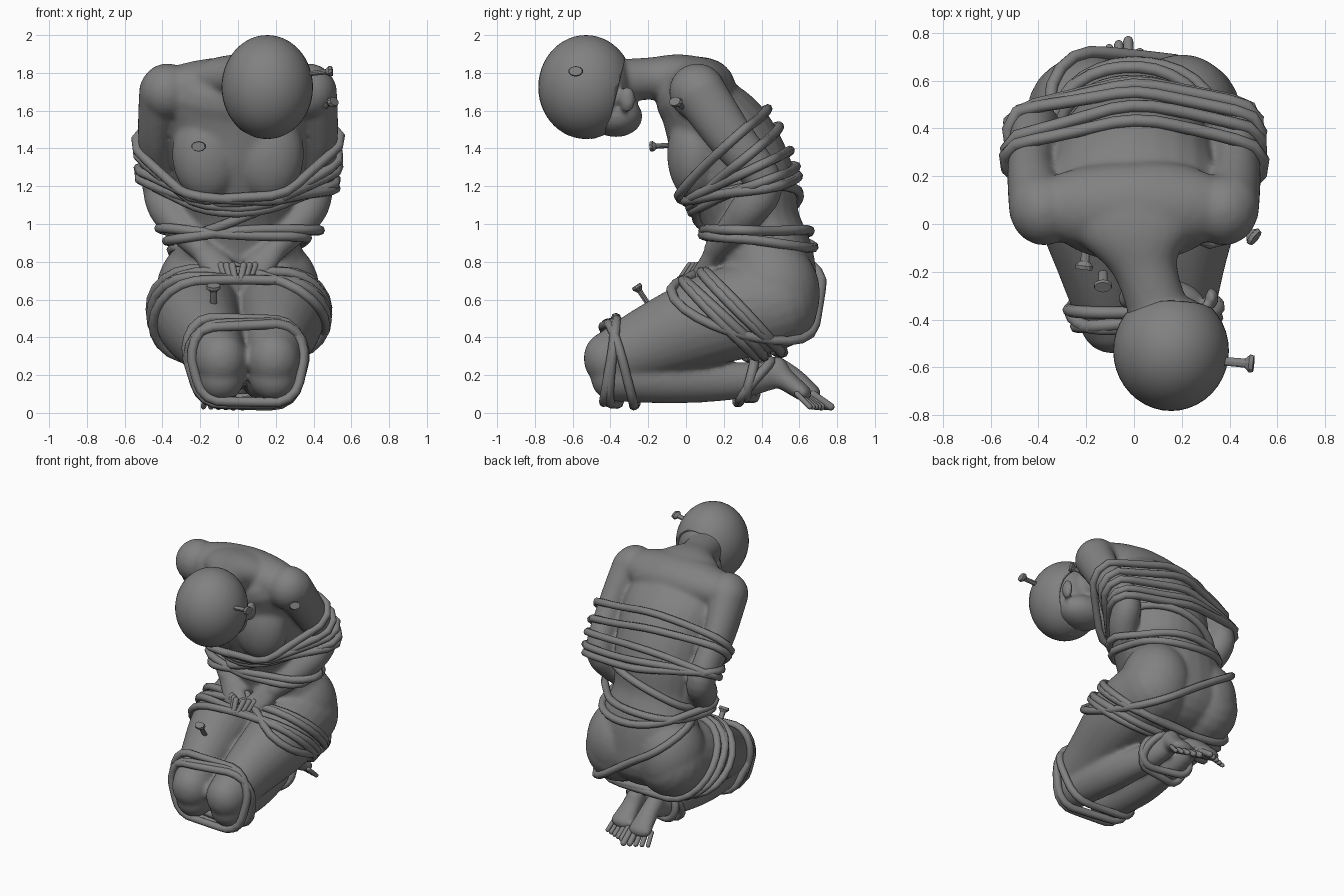
import bpy, bmesh
from math import sin, cos, pi
from mathutils import Vector, Matrix
from mathutils.bvhtree import BVHTree
from mathutils.geometry import convex_hull_2d

if "Cube" in bpy.data.objects:
    bpy.data.objects.remove(bpy.data.objects["Cube"])

groups = {"trunk": [], "arms": [], "legs": [], "shins": [], "other": [], "digits": []}
GREY = bpy.data.materials.new("dark_grey")
GREY.diffuse_color = (.22, .22, .22, 1)
GREY.use_nodes = True
GREY.node_tree.nodes["Principled BSDF"].inputs["Base Color"].default_value = GREY.diffuse_color


def catmull(a, b, c, d, t):
    return [0.5 * (2*q + (r - p)*t + (2*p - 5*q + 4*r - s)*t*t + (3*q - p - 3*r + s)*t**3)
            for p, q, r, s in zip(a, b, c, d)]


def limb(group, secs, n=24, steps=6):
    """Rounded loft through elliptical sections (x, y, z, half width, half depth)."""
    pts = []
    for i in range(len(secs) - 1):
        a, d = secs[max(i - 1, 0)], secs[min(i + 2, len(secs) - 1)]
        pts += [catmull(a, secs[i], secs[i + 1], d, k / steps) for k in range(steps)]
    pts.append(list(secs[-1]))
    pos = [Vector(p[:3]) for p in pts]
    rings = []
    for i, p in enumerate(pts):
        t = (pos[min(i + 1, len(pos) - 1)] - pos[max(i - 1, 0)]).normalized()
        r = min(p[3], p[4])
        caps = [(0, 1)]
        if i == 0:
            caps = [(-sin(k*pi/10)*r, cos(k*pi/10)) for k in (4.7, 4, 3, 2, 1, 0)]
        elif i == len(pts) - 1:
            caps = [(sin(k*pi/10)*r, cos(k*pi/10)) for k in (0, 1, 2, 3, 4, 4.7)]
        rings += [(pos[i] + t*o, t, p[3]*s, p[4]*s) for o, s in caps]
    bm = bmesh.new()
    loops = []
    for c, t, rx, rd in rings:
        sx = (Vector((1, 0, 0)) - t*t.x).normalized()
        sd = t.cross(sx)
        loops.append([bm.verts.new(c + sx*rx*cos(2*pi*j/n) + sd*rd*sin(2*pi*j/n)) for j in range(n)])
    for a, b in zip(loops, loops[1:]):
        for j in range(n):
            bm.faces.new((a[j], a[(j+1) % n], b[(j+1) % n], b[j]))
    bm.faces.new(loops[0])
    bm.faces.new(loops[-1])
    groups[group].append(bm)


def ball(group, c, r):
    bm = bmesh.new()
    bmesh.ops.create_uvsphere(bm, u_segments=28, v_segments=18, radius=1,
                              matrix=Matrix.Translation(c) @ Matrix.Diagonal((*r, 1)))
    groups[group].append(bm)


def add_object(name, bm):
    bmesh.ops.recalc_face_normals(bm, faces=bm.faces)
    me = bpy.data.meshes.new(name)
    bm.to_mesh(me)
    bm.free()
    ob = bpy.data.objects.new(name, me)
    bpy.context.collection.objects.link(ob)
    me.materials.append(GREY)
    for p in me.polygons:
        p.use_smooth = True
    return ob


# trunk, shoulder girdle and neck
limb("trunk", [(0, .46, .60, .36, .24), (0, .42, .80, .36, .26), (0, .355, 1.0, .30, .25),
               (0, .29, 1.22, .33, .29), (0, .17, 1.47, .36, .28), (0, .04, 1.66, .37, .20)])
ball("trunk", (0, .07, 1.72), (.47, .19, .165))
limb("trunk", [(0, .10, 1.72, .36, .16), (.02, -.04, 1.77, .25, .13),
               (.05, -.19, 1.77, .135, .112), (.12, -.42, 1.75, .13, .12)])
for s in (-1, 1):
    # chest, buttock, shoulder
    ball("trunk", (s*.16, .05, 1.37), (.19, .15, .25))
    ball("legs", (s*.20, .46, .63), (.235, .25, .29))
    ball("arms", (s*.375, .06, 1.70), (.145, .15, .15))
    # arm and hand
    limb("arms", [(s*.40, .07, 1.70, .125, .14), (s*.43, .22, 1.48, .10, .125),
                  (s*.415, .41, 1.22, .095, .10), (s*.36, .32, 1.06, .10, .10),
                  (s*.20, .16, .87, .065, .065)])
    limb("other", [(s*.20, .16, .87, .06, .055), (s*.12, .11, .79, .08, .045), (s*.06, .07, .745, .075, .035)])
    for k in range(4):
        limb("digits", [(s*(.12 - .03*k), .08 - .02*k, .78, .019, .019),
                        (s*(.09 - .025*k), .03 - .02*k, .71, .016, .016)], 10, 2)
    # thigh, shin, foot and toes
    kx = .05 + s*.14
    limb("legs", [(s*.21, .46, .58, .24, .25), (s*.22 + .01, .15, .50, .225, .245),
                  (.03 + s*.175, -.17, .38, .175, .20), (kx, -.40, .28, .14, .155)])
    limb("shins", [(kx, -.38, .19, .125, .13), (.03 + s*.13, -.05, .18, .125, .13),
                   (.02 + s*.10, .25, .17, .095, .10), (s*.08, .46, .20, .065, .075)])
    fy = 0 if s < 0 else -.05
    limb("other", [(s*.08, .47, .23, .065, .075), (s*.085, .57 + fy, .18, .07, .06),
                   (s*.09, .67 + fy, .105, .088, .045)], 18)
    for k in range(5):
        x = s*(.022 + .036*k)
        r = .021 - .0016*k
        limb("digits", [(x, .67 + fy - .008*k, .10, r, r),
                        (x*1.1, .765 + fy - .015*k, .033, r, r)], 10, 2)

# head, jaw, ears
HC = Vector((.155, -.53, 1.725))
ball("other", HC, (.228, .235, .262))
ball("other", (.14, -.37, 1.57), (.17, .14, .11))
ball("other", (.14, -.50, 1.50), (.045, .06, .055))
for s in (-1, 1):
    ball("other", (.145 + s*.18, -.31, 1.66), (.03, .045, .07))


def merged(names):
    """Join parts into one bmesh."""
    out = bmesh.new()
    for g in names:
        for part in groups[g]:
            me = bpy.data.meshes.new("tmp")
            bmesh.ops.recalc_face_normals(part, faces=part.faces)
            part.to_mesh(me)
            out.from_mesh(me)
            bpy.data.meshes.remove(me)
    return out


def bvh(*names):
    return BVHTree.FromBMesh(merged(names))


trees = {"chest": bvh("trunk", "arms"), "waist": bvh("trunk"),
         "legs": bvh("legs"), "knees": bvh("legs", "shins"), "shins": bvh("shins")}

body = add_object("figure", merged([g for g in groups if g != "digits"]))
m = body.modifiers.new("fuse", 'REMESH')
m.mode, m.voxel_size, m.use_smooth_shade = 'VOXEL', .014, True
m = body.modifiers.new("soften", 'SMOOTH')
m.factor, m.iterations = .5, 10
add_object("fingers_and_toes", merged(["digits"]))

# hood over the crown
bm = bmesh.new()
bmesh.ops.create_uvsphere(bm, u_segments=40, v_segments=26, radius=1,
                          matrix=Matrix.Translation(HC) @ Matrix.Diagonal((.242, .252, .275, 1)))
bmesh.ops.bisect_plane(bm, geom=bm.verts[:] + bm.edges[:] + bm.faces[:], plane_co=(0, -.36, 1.72),
                       plane_no=(0, 1, -.25), clear_outer=True)
hood = add_object("hood", bm)
m = hood.modifiers.new("cloth", 'SOLIDIFY')
m.thickness = .02


def rope(name, tree, front, back, tilt=0, cx=0, r=.026, lift=.016):
    """Taut closed loop: slice the body by a plane and wrap the hull of the slice."""
    a, b = Vector((cx, *front)), Vector((cx, *back))
    c, u = (a + b)/2, (b - a).normalized()
    nrm = Vector((1, 0, 0)).cross(u)
    v = Vector((cos(tilt), 0, 0)) + nrm*sin(tilt)
    nrm = v.cross(u)
    flat = []
    for k in range(72):
        d = v*cos(k*pi/36) + u*sin(k*pi/36)
        hit = trees[tree].ray_cast(c + d*1.2, -d, 1.2)[0]
        if hit:
            q = hit - c
            flat.append(Vector((q.dot(v), q.dot(u))))
    hull = [flat[i] for i in convex_hull_2d(flat)]
    hull = [p + p.normalized()*lift for p in hull]
    # even spacing round the hull
    ends = hull[1:] + hull[:1]
    total = sum((q - p).length for p, q in zip(hull, ends))
    pts, run, want, n = [], 0, 0, 32
    for p, q in zip(hull, ends):
        L = (q - p).length
        while want <= run + L and len(pts) < n:
            pts.append(p.lerp(q, (want - run)/max(L, 1e-6)))
            want += total/n
        run += L
    cu = bpy.data.curves.new(name, 'CURVE')
    cu.dimensions, cu.bevel_depth, cu.bevel_resolution = '3D', r, 2
    cu.materials.append(GREY)
    sp = cu.splines.new('POLY')
    sp.points.add(len(pts) - 1)
    for i, (sp_pt, p) in enumerate(zip(sp.points, pts)):
        sp_pt.co = (*(c + v*p.x + u*p.y + nrm*.014*sin(i*4*pi/n + cx + tilt*20)), 1)
    sp.use_cyclic_u = True
    ob = bpy.data.objects.new(name, cu)
    bpy.context.collection.objects.link(ob)


# ropes: (tree, front y/z, back y/z, tilt, centre x)
loops = [("chest", (-.04, 1.13), (.40, 1.58), .03), ("chest", (-.01, 1.07), (.46, 1.50), -.04),
         ("chest", (-.02, 1.09), (.60, 1.40), .05), ("chest", (.01, 1.06), (.62, 1.33), -.03),
         ("chest", (-.02, 1.14), (.61, 1.27), -.1),
         ("chest", (.04, .95), (.62, .95), .07), ("chest", (.05, .96), (.60, .90), -.07),
         ("waist", (.08, 1.02), (.58, 1.14), .35),
         ("legs", (-.06, .73), (.36, .28), .04), ("legs", (-.02, .75), (.42, .31), -.05),
         ("legs", (.04, .77), (.47, .34), .03), ("legs", (.10, .78), (.50, .34), -.04),
         ("legs", (.10, .78), (.68, .58), -.55),
         ("knees", (-.40, .50), (-.43, .05), .05, .05), ("knees", (-.37, .50), (-.38, .05), -.06, .05),
         ("knees", (-.42, .46), (-.27, .05), .03, .05),
         ("shins", (.42, .27), (.27, .06), .1), ("shins", (.36, .27), (.34, .06), -.08)]
for i, l in enumerate(loops):
    rope(f"rope_{l[0]}_{i}", *l)


def nail(name, tip, end):
    tip, end = Vector(tip), Vector(end)
    d = end - tip
    L = d.length
    rot = d.to_track_quat('Z', 'Y').to_matrix().to_4x4()
    squash = Matrix.Diagonal((1, .7, 1, 1))
    bm = bmesh.new()
    for z, h, r1, r2 in ((L*.4, L*.8, .018, .02), (L*.85, L*.12, .02, .04), (L*.95, L*.1, .04, .036)):
        bmesh.ops.create_cone(bm, cap_ends=True, segments=10, radius1=r1, radius2=r2, depth=h,
                              matrix=Matrix.Translation(tip) @ rot @ squash @ Matrix.Translation((0, 0, z)))
    for p in add_object(name, bm).data.polygons:
        p.use_smooth = False


# nails
nail("nail_head", (.33, -.57, 1.79), (.50, -.585, 1.81))
nail("nail_shoulder", (.38, .04, 1.58), (.51, -.06, 1.65))
nail("nail_chest", (-.19, -.03, 1.42), (-.21, -.19, 1.41))
nail("nail_thigh", (-.13, -.17, .53), (-.13, -.265, .675))
